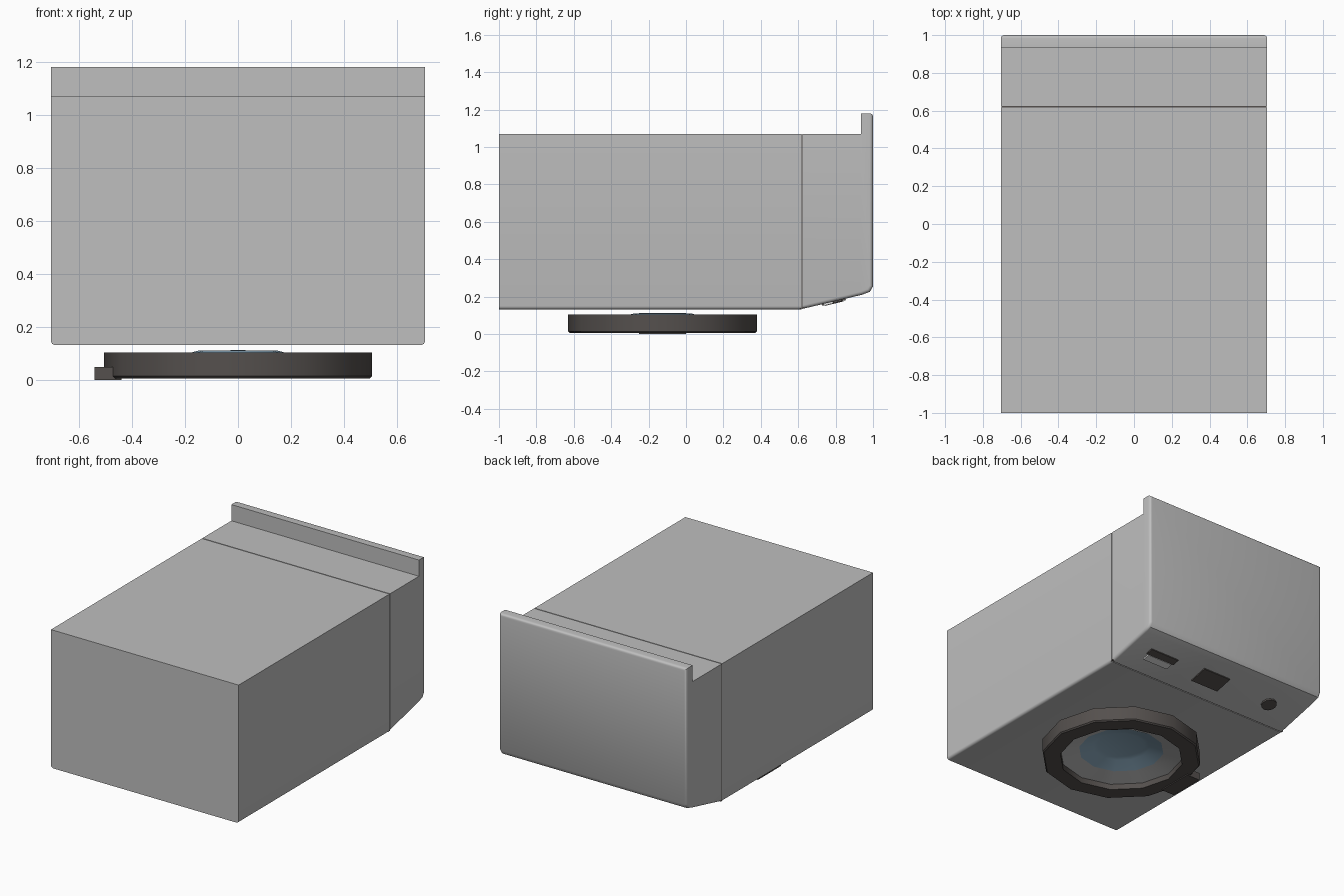
import bpy, bmesh, math
from mathutils import Matrix

old = bpy.data.objects.get("Cube")
if old:
    bpy.data.objects.remove(old, do_unlink=True)


def material(name, r, g, b):
    m = bpy.data.materials.new(name)
    m.use_nodes = True
    m.diffuse_color = (r, g, b, 1)
    m.node_tree.nodes["Principled BSDF"].inputs["Base Color"].default_value = (r, g, b, 1)
    return m


GREY = material("light grey shell", 0.52, 0.52, 0.52)
DARK = material("warm black plastic", 0.09, 0.08, 0.075)
GLASS = material("blue glass", 0.27, 0.42, 0.54)
METAL = material("pale metal", 0.75, 0.75, 0.75)

HALF = 0.705       # half width of the body
SEAM = 0.62        # y of the joint between body and back
RING_Y = -0.125    # centre of the lens ring


def finish(bm, name, mat, smooth=None):
    bmesh.ops.recalc_face_normals(bm, faces=bm.faces)
    me = bpy.data.meshes.new(name)
    bm.to_mesh(me)
    bm.free()
    me.materials.append(mat)
    ob = bpy.data.objects.new(name, me)
    bpy.context.collection.objects.link(ob)
    if smooth:
        bpy.ops.object.select_all(action='DESELECT')
        ob.select_set(True)
        bpy.context.view_layer.objects.active = ob
        bpy.ops.object.shade_smooth_by_angle(angle=math.radians(smooth))
    return ob


def extrude_x(name, profile, rounded, width, mat):
    """Extrude a (y, z) profile across the body and round the chosen edges."""
    bm = bmesh.new()
    face = bm.faces.new([bm.verts.new((-HALF, y, z)) for y, z in profile])
    out = bmesh.ops.extrude_face_region(bm, geom=[face])
    moved = [v for v in out["geom"] if isinstance(v, bmesh.types.BMVert)]
    bmesh.ops.translate(bm, verts=moved, vec=(2 * HALF, 0, 0))
    edges = [e for e in bm.edges if rounded(e.verts[0].co, e.verts[1].co)]
    bmesh.ops.bevel(bm, geom=edges, offset=width, segments=4, profile=0.5, affect='EDGES')
    return finish(bm, name, mat, 35)


def lathe(name, profile, mat, smooth, closed=False):
    """Spin a (radius, z) profile round the lens axis with twelve sides."""
    bm = bmesh.new()
    verts = [bm.verts.new((r, 0, z)) for r, z in profile]
    pairs = list(zip(verts, verts[1:]))
    if closed:
        pairs.append((verts[-1], verts[0]))
    edges = [bm.edges.new(p) for p in pairs]
    bmesh.ops.spin(bm, geom=verts + edges, cent=(0, 0, 0), axis=(0, 0, 1),
                   angle=2 * math.pi, steps=12)
    bmesh.ops.remove_doubles(bm, verts=bm.verts, dist=0.0005)
    bmesh.ops.translate(bm, verts=bm.verts, vec=(0, RING_Y, 0))
    return finish(bm, name, mat, smooth)


def box(name, size, matrix, mat):
    bm = bmesh.new()
    bmesh.ops.create_cube(bm, size=1, matrix=matrix @ Matrix.Diagonal((*size, 1)))
    return finish(bm, name, mat)


# Main body with softly rounded lower long edges
extrude_x("main_body",
          [(-1, 0.132), (SEAM - 0.002, 0.132), (SEAM - 0.002, 1.07), (-1, 1.07)],
          lambda a, b: a.x == b.x and max(a.z, b.z) < 0.2, 0.018, GREY)

# Back section: sloped underside, rounded rear face and raised lip
extrude_x("back_section",
          [(SEAM + 0.004, 0.135), (0.94, 0.21), (0.983, 0.226), (1, 0.255),
           (1, 1.18), (0.935, 1.18), (0.935, 1.07), (SEAM + 0.004, 1.07)],
          lambda a, b: (a.x == b.x and (max(a.z, b.z) < 0.3 or min(a.y, b.y) > 0.99))
          or (min(a.y, b.y) > 0.99 and min(a.z, b.z) > 1.1), 0.018, GREY)

# Dark core showing in the joint
box("seam_core", (2 * HALF - 0.006, 0.02, 0.93),
    Matrix.Translation((0, SEAM, 0.602)), DARK)

# Lens ring, inner plate and concave glass
lathe("lens_ring", [(0.505, 0.105), (0.505, 0.015), (0.497, 0.007),
                    (0.39, 0.007), (0.39, 0.105)], DARK, 35, closed=True)
lathe("lens_plate", [(0.39, 0.045), (0.27, 0.072)], GREY, 35)
lathe("lens_glass", [(0.275, 0.072), (0.18, 0.103), (0.15, 0.111), (0, 0.113)], GLASS, 60)

# Small lever on the side of the ring
box("ring_lever", (0.1, 0.25, 0.05), Matrix.Translation((-0.49, RING_Y, 0.025)), DARK)

# Fittings on the sloped underside
SLOPE = math.atan2(0.075, 0.316)


def on_slope(x, y):
    z = 0.135 + (y - SEAM - 0.004) * math.tan(SLOPE)
    return Matrix.Translation((x, y, z)) @ Matrix.Rotation(SLOPE, 4, 'X')


box("slot_opening", (0.22, 0.05, 0.016), on_slope(0.445, 0.81), DARK)
box("slot_slider", (0.19, 0.05, 0.02), on_slope(0.445, 0.76), METAL)
box("square_window", (0.21, 0.13, 0.016), on_slope(0.03, 0.79), DARK)
bm = bmesh.new()
bmesh.ops.create_cone(bm, cap_ends=True, segments=12, radius1=0.05, radius2=0.05,
                      depth=0.024, matrix=on_slope(-0.45, 0.79))
finish(bm, "round_button", DARK, 35)
